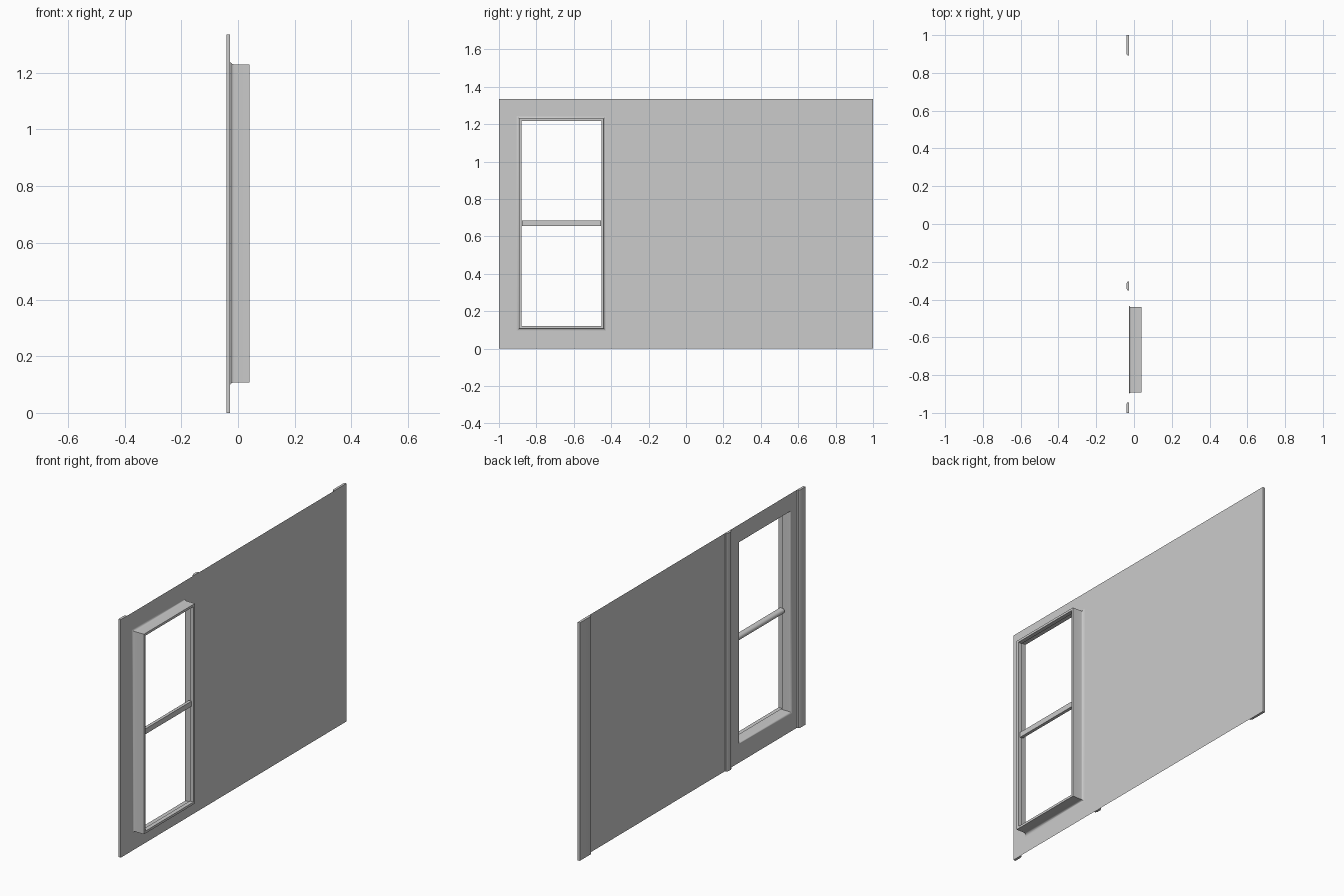
import bpy, math

if "Cube" in bpy.data.objects:
    bpy.data.objects.remove(bpy.data.objects["Cube"])

SHEET_X, BACK_X, RIM_X, TOP = -0.027, -0.041, 0.041, 1.335


def make(name, verts, faces, angle=40):
    me = bpy.data.meshes.new(name)
    me.from_pydata(verts, [], faces)
    me.update()
    ob = bpy.data.objects.new(name, me)
    bpy.context.collection.objects.link(ob)
    bpy.ops.object.select_all(action='DESELECT')
    ob.select_set(True)
    bpy.context.view_layer.objects.active = ob
    bpy.ops.object.shade_smooth_by_angle(angle=math.radians(angle))
    return ob


def loft_rects(name, rects):
    """Bridge a series of rectangles (x, y0, y1, z0, z1)."""
    verts, faces = [], []
    for x, y0, y1, z0, z1 in rects:
        verts += [(x, y0, z0), (x, y1, z0), (x, y1, z1), (x, y0, z1)]
    for r in range(len(rects) - 1):
        for i in range(4):
            j = (i + 1) % 4
            faces.append((4*r + i, 4*r + j, 4*r + 4 + j, 4*r + 4 + i))
    return make(name, verts, faces)


def prism(name, bottom, top):
    """Solid between two matching end profiles."""
    n = len(bottom)
    faces = [(i, (i + 1) % n, n + (i + 1) % n, n + i) for i in range(n)]
    faces += [tuple(reversed(range(n))), tuple(range(n, 2 * n))]
    return make(name, bottom + top, faces)


def opening(x, grow):
    return (x, -0.892 - grow, -0.44 + grow, 0.108 - grow, 1.23 + grow)


# Thin wall sheet with the window cut out
FLARE = 0.013
loft_rects("wall_sheet", [(SHEET_X, -1, 1, 0, TOP), opening(SHEET_X, FLARE)])

# Pressed window surround: flared foot, outer wall, rim and inner return
rects = []
for k in range(6):
    a = k / 5 * math.pi / 2
    rects.append(opening(SHEET_X + FLARE * (1 - math.cos(a)),
                         FLARE * (1 - math.sin(a))))
rects += [opening(RIM_X, 0), opening(RIM_X, -0.013), opening(0.018, -0.013)]
loft_rects("window_surround", rects)

# Horizontal window bar: flat front, rounded back
bar = [(0.03, 0.655), (0.03, 0.685)]
for k in range(9):
    a = math.pi / 2 + k / 8 * math.pi
    bar.append((0.018 + 0.015 * math.cos(a), 0.67 + 0.015 * math.sin(a)))
prism("window_bar", [(x, -0.455, z) for x, z in bar],
      [(x, -0.878, z) for x, z in bar])

# Vertical stiffening strips on the back: (y0, y1, chamfer at y0, chamfer at y1)
strips = {"edge_strip": (-1, -0.945, 0.0, 0.008),
          "middle_strip": (-0.352, -0.305, 0.012, 0.012),
          "wide_edge_strip": (0.893, 1, 0.008, 0.0)}
for name, (y0, y1, c0, c1) in strips.items():
    p = [(SHEET_X - 0.0005, y0), (SHEET_X - 0.0005, y1)]
    p += [(BACK_X + 0.006, y1)] if c1 else []
    p += [(BACK_X, y1 - c1), (BACK_X, y0 + c0)]
    p += [(BACK_X + 0.006, y0)] if c0 else []
    prism(name, [(x, y, 0) for x, y in p], [(x, y, TOP) for x, y in p])
